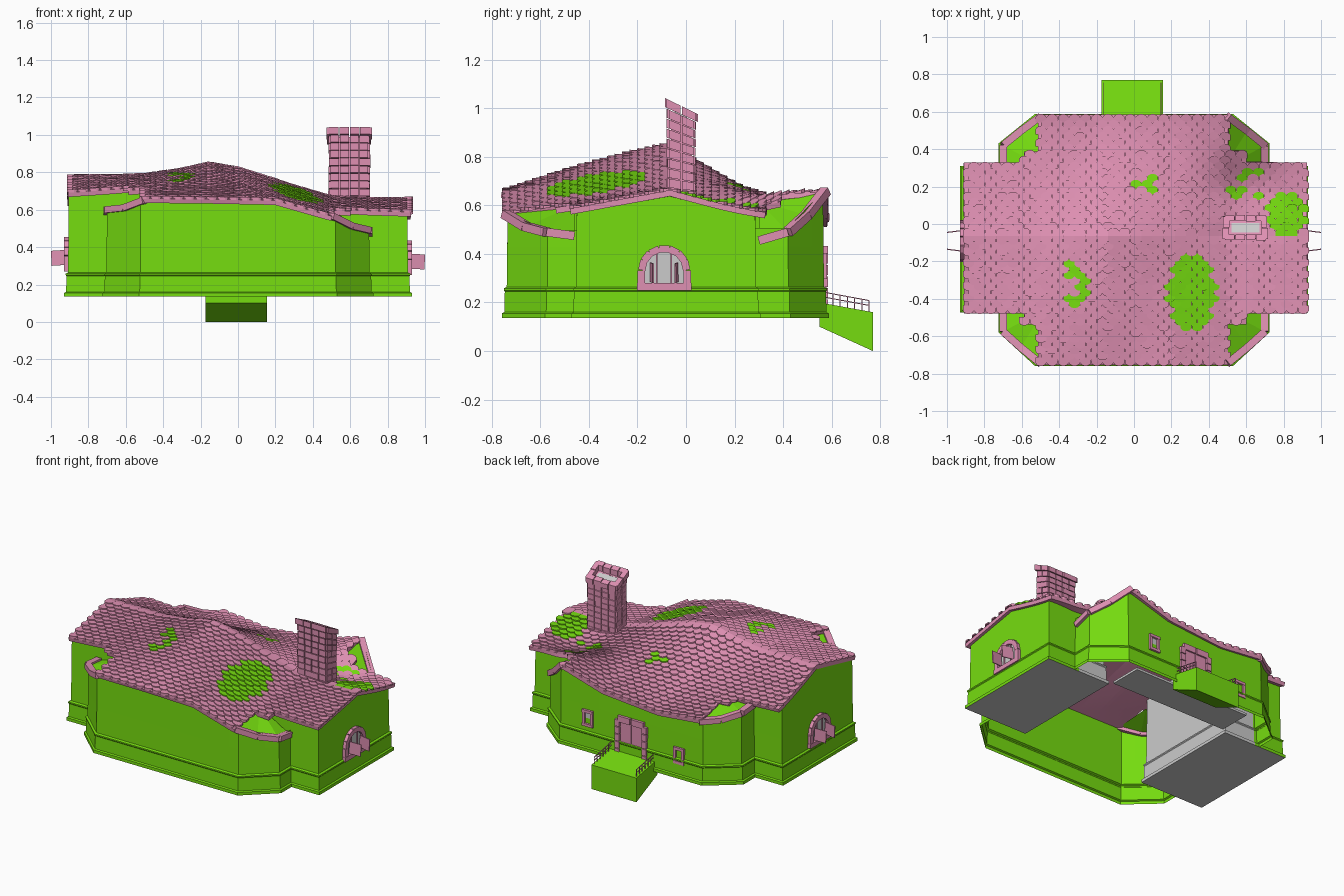
import bpy, bmesh, math, random
from mathutils import Vector, Matrix

if "Cube" in bpy.data.objects:
    bpy.data.objects.remove(bpy.data.objects["Cube"])
random.seed(4)

def material(name, c):
    m = bpy.data.materials.new(name)
    m.diffuse_color = (*c, 1)
    m.use_nodes = True
    m.node_tree.nodes["Principled BSDF"].inputs["Base Color"].default_value = m.diffuse_color
    return m
GREEN = material("green_plaster", (0.18, 0.72, 0.005))
PINK = material("pink_tile", (0.74, 0.28, 0.45))
GREY = material("plain_grey", (0.6, 0.6, 0.6))

def finish(bm, name, *mats, normals=True):
    if normals:
        bmesh.ops.recalc_face_normals(bm, faces=bm.faces)
    me = bpy.data.meshes.new(name)
    bm.to_mesh(me)
    bm.free()
    for m in mats:
        me.materials.append(m)
    ob = bpy.data.objects.new(name, me)
    bpy.context.collection.objects.link(ob)
    return ob

def box(bm, c, s, rot=None):
    m = Matrix.Translation(c) @ (rot or Matrix()) @ Matrix.Diagonal((*s, 1))
    return bmesh.ops.create_cube(bm, size=1, matrix=m)["verts"]

def beam(bm, a, b, w, h):
    a, b = Vector(a), Vector(b)
    d = b - a
    box(bm, (a + b) / 2, (d.length, w, h), d.to_track_quat('X', 'Z').to_matrix().to_4x4())

def table(tab, x):
    for (x0, a), (x1, b) in zip(tab, tab[1:]):
        if x <= x1:
            return a + (b - a) * max(0, (x - x0) / (x1 - x0))
    return tab[-1][1]

# Wavy roof surface: ridge, front eave and back eave height along x
RIDGE = [(-.95, .8), (-.5, .803), (-.3, .835), (-.16, .87), (0, .842), (.3, .745), (.5, .685), (.7, .675), (.95, .68)]
FRONT = [(-.95, .64), (-.5, .675), (.2, .665), (.5, .58), (.95, .55)]
BACK = [(-.95, .61), (-.5, .58), (-.2, .55), (.2, .585), (.5, .675), (.72, .6), (.95, .55)]
RY = -.065
def H(x, y):
    r = table(RIDGE, x)
    if y < RY:
        f = table(FRONT, x)
        t = (RY - y) / .695
        return f + (r - f) * (1 - t) + .015 * math.sin(math.pi * t) * math.exp(-((x + .3) / .4) ** 2)
    b = table(BACK, x)
    z = b + (r - b) * max(0, 1 - (y - RY) / .655) ** 1.4
    return z - .06 * math.exp(-((x - .6) / .2) ** 2 - ((y - .2) / .16) ** 2)

def on_roof(x, y):
    return (abs(x) < .505 and -.76 < y < .585) or (-.915 < x < .935 and -.47 < y < .332) \
        or (abs(x) < .60 and -.53 < y < .39)

# Corner trim heights: at wing wall, at outer corner, at end of chamfer
TRIM = {(1, -1): (.475, .49, .565), (1, 1): (.455, .49, .66), (-1, -1): (.59, .6, .65), (-1, 1): (.61, .6, .55)}
def side(x, y):
    return (1 if x > 0 else -1, 1 if y > 0 else -1)
def centre_top(x, y):
    if abs(x) < .53:
        return H(x, y) - .025
    w, c, e = TRIM[side(x, y)]
    if abs(x) < .705:
        return e + (c - e) * (abs(x) - .52) / .2
    y0, y1 = (.29, .42) if y > 0 else (.45, .57)
    return w + (c - w) * min(1, max(0, (abs(y) - y0) / (y1 - y0)))

# Walls: outline rings with a flared plinth
PLINTH = [(.024, .135), (.024, .155), (.014, .16), (.012, .245), (.016, .25), (.016, .258), (.004, .264), (.002, .43), (0, None)]
def walls(name, outline, top, inner_x=None):
    pts = []
    n = len(outline)
    for i in range(n):
        p, q, o = (Vector(outline[j % n]) for j in (i, i + 1, i - 1))
        d0, d1 = (p - o).normalized(), (q - p).normalized()
        n0, n1 = Vector((d0.y, -d0.x)), Vector((d1.y, -d1.x))
        k = max(1, round((q - p).length / .07))
        for j in range(k):
            nn = n1 if j else (n0 + n1) / (1 + n0.dot(n1))
            pts.append((p.lerp(q, j / k), nn))
    bm = bmesh.new()
    rings = [[bm.verts.new((*(p + nn * off), z if z else top(*p))) for p, nn in pts] for off, z in PLINTH]
    for r, (a, b) in enumerate(zip(rings, rings[1:])):
        for i in range(len(pts)):
            j = (i + 1) % len(pts)
            f = bm.faces.new((a[i], a[j], b[j], b[i]))
            # wing faces hidden inside the house are plain grey
            if inner_x is not None:
                xs = [abs(pts[k][0].x) for k in (i, j)]
                if max(xs) < abs(inner_x) + .01 or (max(xs) < .72 and r < len(PLINTH) - 2):
                    f.material_index = 1
    if inner_x is not None:
        bm.faces.new(rings[0]).material_index = 1
    finish(bm, name, GREEN, GREY, normals=inner_x is not None)

walls("centre_walls", [(-.52, -.735), (.52, -.735), (.70, -.57), (.70, .42), (.52, .565),
                       (-.52, .565), (-.70, .42), (-.70, -.57)], centre_top)
for nm, a, b, inner in (("right_wing", .48, .905, .48), ("left_wing", -.905, -.48, -.48)):
    walls(nm, [(a, -.45), (b, -.45), (b, .285), (a, .285)], lambda x, y: H(x, y) - .025, inner)

# Grey floor along the back wall
bm = bmesh.new()
box(bm, (0, .43, .15), (.86, .22, .015))
finish(bm, "back_floor", GREY)

# Roof underlay sheet
bm = bmesh.new()
NX, NY = 74, 68
vs = {}
def rv(i, j):
    if (i, j) not in vs:
        x, y = -.91 + 1.835 * i / NX, -.755 + 1.34 * j / NY
        vs[i, j] = bm.verts.new((x, y, H(x, y) - .016))
    return vs[i, j]
for i in range(NX):
    for j in range(NY):
        if on_roof(-.91 + 1.835 * (i + .5) / NX, -.755 + 1.34 * (j + .5) / NY):
            bm.faces.new((rv(i, j), rv(i + 1, j), rv(i + 1, j + 1), rv(i, j + 1)))
ob = finish(bm, "roof_underlay", PINK)
sol = ob.modifiers.new("thickness", 'SOLIDIFY')
sol.thickness = .025
sol.offset = -1

# Overlapping rounded tiles; some show the green layer below
PATCHES = [(.31, -.39, .13, .2, 1), (.81, .07, .1, .13, 1), (-.32, -.33, .09, .12, .4), (.07, .23, .08, .04, .5),
           (.6, .25, .09, .12, .4), (-.34, .4, .05, .1, .3)]
def is_green(x, y):
    return any(((x - a) / p) ** 2 + ((y - b) / q) ** 2 < 1 and random.random() < d for a, b, p, q, d in PATCHES)
bm = bmesh.new()
COLS = 31
W, ROW = 1.85 / COLS, .0315
SHAPE = [(-.5, 0), (-.5, .65), (-.36, .88), (-.15, 1), (.15, 1), (.36, .88), (.5, .65), (.5, 0)]
for sgn, depth in ((-1, .68), (1, .64)):
    rows = round(depth / ROW)
    for r in range(rows):
        for c in range(COLS):
            cx = -.915 + W * (c + .5 + .5 * (r % 2))
            y0 = RY + sgn * (r * depth / rows)
            y1 = y0 + sgn * ROW * 1.4
            if not on_roof(cx, y0 + sgn * ROW * .8):
                continue
            top, low = [], []
            lift = random.uniform(.008, .011)
            for u, v in SHAPE:
                x, y = cx + u * W * .98, y0 + (y1 - y0) * v
                x = max(-.915, min(.935, x))
                z = H(x, y)
                top.append(bm.verts.new((x, y, z - .011 + lift * v)))
                low.append(bm.verts.new((x, y, z - .018)))
            faces = [bm.faces.new(top)]
            faces += [bm.faces.new((top[k], low[k], low[k + 1], top[k + 1])) for k in range(7)]
            if is_green(cx, y1):
                for f in faces:
                    f.material_index = 1
finish(bm, "roof_tiles", PINK, GREEN)

# Sloping infill and curved trim on the four cut corners
fill, trim = bmesh.new(), bmesh.new()
for (sx, sy), (w, c, e) in TRIM.items():
    ys, yc, ye = (.30, .42, .575) if sy > 0 else (-.46, -.575, -.745)
    mid = (sx * .605, (yc + ye) / 2, (c + e) / 2 - .015)
    path = [(sx * .70, ys, w), (sx * .70, yc, c), mid, (sx * .5, ye, e)]
    for a, b in zip(path, path[1:]):
        beam(trim, a, b, .04, .035)
    pts = path + [(sx * .48, ys, min(H(sx * .48, ys) - .03, .65))]
    for k in range(1, len(pts) - 1):
        fill.faces.new([fill.verts.new(p) for p in (pts[-1], pts[k - 1], pts[k])])
finish(fill, "corner_infill", GREEN)
finish(trim, "corner_trim", PINK)

# Brick chimney with a slanted top and a wider cap
bm = bmesh.new()
def slant(verts):
    for v in verts:
        t = max(0, (v.co.z - .55) / .47)
        v.co.z -= .5 * t * (v.co.y + .02)
CX, CY = .595, -.02
courses = 12
for k in range(courses):
    z = .55 + (k + .5) * .0385
    cap = .012 if k == courses - 1 else .003
    hx, hy = .10 + cap, .05 + cap
    for i in range(4):
        bx = CX - hx + (i + .5) * hx / 2
        for s in (-1, 1):
            j = random.uniform(-.003, .003)
            slant(box(bm, (bx, CY + s * (hy - .01) + j, z), (hx / 2 - .005, .03, .035)))
    for s in (-1, 1):
        for i in (-.5, .5):
            j = random.uniform(-.003, .003)
            slant(box(bm, (CX + s * (hx - .01) + j, CY + i * hy, z), (.034, hy - .005, .035)))
finish(bm, "chimney_bricks", PINK)
bm = bmesh.new()
slant(box(bm, (CX, CY, .75), (.185, .085, .44)))
finish(bm, "chimney_core", PINK)
bm = bmesh.new()
slant(box(bm, (CX, CY, .972), (.15, .05, .01)))
finish(bm, "chimney_flue", GREY)

# Arched end windows with stone surround, bars and open shutters
for s, nm, zb in ((1, "right", .265), (-1, "left", .285)):
    stone, pane = bmesh.new(), bmesh.new()
    x, yc = s * .909, -.09
    box(stone, (x, yc, zb), (.045, .225, .03))
    for q in (-1, 1):
        box(stone, (x, yc + q * .095, zb + .04), (.04, .03, .055))
        beam(stone, (s * .92, yc + q * .055, zb + .06), (s * .998, yc + q * .045, zb + .055), .006, .08)
    for i in range(7):
        a = math.pi * (i + .5) / 7
        box(stone, (x, yc + .09 * math.cos(a), zb + .07 + .085 * math.sin(a)), (.04, .03, .042),
            Matrix.Rotation(a, 4, 'X'))
    for y in (-.03, .03):
        box(stone, (x + s * .005, yc + y, zb + .07), (.012, .006, .15))
    arc = [(x + s * .004, yc + .085 * math.cos(math.pi * i / 10), zb + .07 + .085 * math.sin(math.pi * i / 10))
           for i in range(11)]
    arc += [(x + s * .004, yc - .085, zb), (x + s * .004, yc + .085, zb)]
    pane.faces.new([pane.verts.new(p) for p in arc])
    finish(stone, nm + "_window_surround", PINK)
    finish(pane, nm + "_window_pane", GREY)

# Back door and two small windows
bm = bmesh.new()
for s in (-1, 1):
    for k in range(5):
        box(bm, (s * .1, .565, .19 + k * .048), (.034, .04, .043))
    box(bm, (s * .04, .567, .285), (.076, .015, .25))
    box(bm, (s * .05, .565, .412), (.09, .04, .04))
finish(bm, "back_door", PINK)
frames, panes = bmesh.new(), bmesh.new()
for x, z in ((.32, .35), (-.35, .28)):
    for s in (-1, 1):
        box(frames, (x + s * .03, .565, z), (.018, .03, .1))
        box(frames, (x, .565, z + s * .045), (.078, .034, .018))
    box(panes, (x, .562, z), (.05, .012, .08))
finish(frames, "back_window_frames", PINK)
finish(panes, "back_window_panes", GREY)

# Wedge-shaped back step and its railings
bm = bmesh.new()
prof = [(.55, .2), (.55, .1), (.77, 0), (.77, .16)]
ends = [[bm.verts.new((x, y, z)) for y, z in prof] for x in (-.175, .155)]
for e in ends:
    bm.faces.new(e)
for i in range(4):
    j = (i + 1) % 4
    bm.faces.new((ends[0][i], ends[0][j], ends[1][j], ends[1][i]))
finish(bm, "back_step", GREEN)
bm = bmesh.new()
for x in (-.165, .145):
    for h in (.025, .045):
        beam(bm, (x, .57, .197 + h), (x, .755, .163 + h), .004, .004)
    for k in range(7):
        y = .575 + k * .03
        z = .197 - (y - .57) * .184
        box(bm, (x, y, z + .022), (.004, .004, .046))
finish(bm, "step_railings", PINK)
